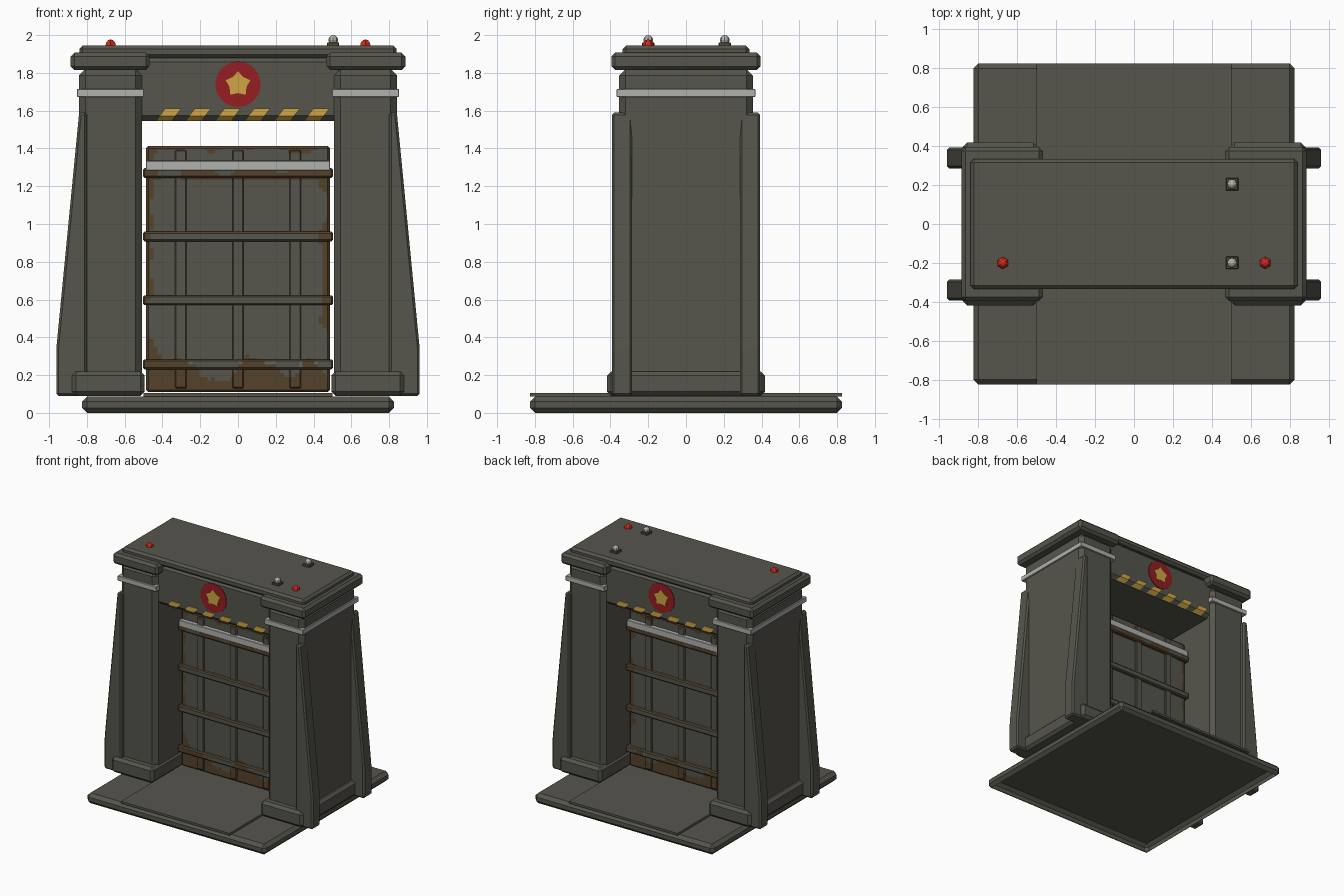
import bpy, bmesh, math
from mathutils import Vector, noise

if "Cube" in bpy.data.objects:
    bpy.data.objects.remove(bpy.data.objects["Cube"])


def mat(name, r, g, b):
    m = bpy.data.materials.new(name)
    m.diffuse_color = (r, g, b, 1)
    m.use_nodes = True
    m.node_tree.nodes["Principled BSDF"].inputs["Base Color"].default_value = m.diffuse_color
    return m


CONCRETE = mat("concrete", 0.092, 0.091, 0.073)
RUST = mat("rust", 0.088, 0.054, 0.024)
WORN = mat("worn_steel", 0.12, 0.13, 0.115)
METAL = mat("light_metal", 0.44, 0.44, 0.43)
DARK = mat("dark_metal", 0.09, 0.07, 0.045)
RED = mat("emblem_red", 0.30, 0.013, 0.015)
LAMP = mat("lamp_red", 0.64, 0.022, 0.012)
YELLOW = mat("paint_yellow", 0.63, 0.38, 0.06)


def finish(name, bm, *mats):
    bmesh.ops.recalc_face_normals(bm, faces=bm.faces)
    me = bpy.data.meshes.new(name)
    bm.to_mesh(me)
    bm.free()
    for m in mats:
        me.materials.append(m)
    ob = bpy.data.objects.new(name, me)
    bpy.context.collection.objects.link(ob)
    return ob


def bevel(bm, w):
    if w:
        bmesh.ops.bevel(bm, geom=bm.edges[:], offset=w, segments=1, affect='EDGES')


def box_bm(x, y, z, w):
    bm = bmesh.new()
    bmesh.ops.create_cube(bm, size=1)
    for v in bm.verts:
        v.co = [(a + b) / 2 + c * (b - a) for (a, b), c in zip((x, y, z), v.co)]
    bevel(bm, w)
    return bm


def box(name, x, y, z, m=CONCRETE, w=0.0, open_bottom=False):
    bm = box_bm(x, y, z, w)
    if open_bottom:
        low = min(bm.faces, key=lambda f: f.calc_center_median().z)
        bmesh.ops.delete(bm, geom=[low], context='FACES_ONLY')
    return finish(name, bm, m)


def prism(name, pts, y0, y1, m, w=0.0):
    """Extrude an (x, z) outline along y."""
    bm = bmesh.new()
    f = bm.faces.new([bm.verts.new((px, y0, pz)) for px, pz in pts])
    g = bmesh.ops.extrude_face_region(bm, geom=[f])["geom"]
    for v in g:
        if isinstance(v, bmesh.types.BMVert):
            v.co.y = y1
    bevel(bm, w)
    return finish(name, bm, m)


def rusty_box(name, x, y, z, w, worn_edges=True):
    """Box cut into small cells, rusted near the floor, sides, top and bevels."""
    bm = box_bm(x, y, z, w)
    for axis, (a, b) in ((0, x), (2, z)):
        n = int((b - a) / 0.02)
        for i in range(1, n):
            co, no = Vector(), Vector()
            co[axis], no[axis] = a + (b - a) * i / n, 1
            bmesh.ops.bisect_plane(bm, geom=bm.verts[:] + bm.edges[:] + bm.faces[:],
                                   plane_co=co, plane_no=no)
    bm.normal_update()
    for f in bm.faces:
        c = f.calc_center_median()
        n = noise.noise(Vector((c.x * 7 + 3, 0, c.z * 7)))
        slanted = max(abs(k) for k in f.normal) < 0.9
        corner = 0.1 * max(0, -c.x - 0.2) / 0.3 if c.z < 0.5 else 0
        if (c.z < 0.24 + corner + 0.16 * n or abs(c.x) > 0.465 - 0.1 * n
                or c.z > 1.39 - 0.08 * n or (slanted and worn_edges)
                or (1.24 < c.z < 1.3 and n > -0.15)):
            f.material_index = 1
        elif c.z < 0.28 and n > 0:
            f.material_index = 2
    return finish(name, bm, CONCRETE, RUST, WORN)


# Hollow base slab and roadway plate
box("base_slab", (-.825, .825), (-.825, .825), (0, .086), w=.026, open_bottom=True)
box("roadway_plate", (-.5, .5), (-.825, .825), (.087, .105))

# Pillars with plinth, buttresses, metal band and capital
for s, side in ((-1, "left"), (1, "right")):
    def span(a, b):
        return tuple(sorted((s * a, s * b)))
    box(side + "_pillar_shaft", span(.508, .843), (-.355, .355), (.09, 1.82), w=.035)
    box(side + "_pillar_plinth", span(.495, .88), (-.418, .418), (.09, .22), w=.022)
    box(side + "_pillar_band", span(.497, .853), (-.367, .367), (1.673, 1.715), METAL, .003)
    box(side + "_pillar_capital", span(.468, .886), (-.395, .395), (1.815, 1.907), w=.02)
    wedge = [(.8, .09), (.961, .09), (.961, .35), (.841, 1.59), (.8, 1.59)]
    for t, end in ((-1, "front"), (1, "back")):
        prism(f"{side}_{end}_buttress", [(s * a, b) for a, b in wedge],
              t * .285, t * .393, CONCRETE, .012)

# Lintel and roof lid
box("lintel", (-.56, .56), (-.32, .32), (1.545, 1.887), w=.03)
box("roof_lid", (-.84, .84), (-.335, .335), (1.88, 1.945), w=.018)

# Painted emblem and hazard stripes on both faces
disc = [(.12 * math.cos(i * math.pi / 12), 1.74 + .12 * math.sin(i * math.pi / 12))
        for i in range(24)]
star = [(r * math.sin(i * math.pi / 5), 1.74 + r * math.cos(i * math.pi / 5))
        for i in range(10) for r in [(.069, .047)[i % 2]]]
for t, face in ((-1, "front"), (1, "back")):
    prism(face + "_emblem_disc", disc, t * .318, t * .325, RED)
    prism(face + "_emblem_star", star, t * .322, t * .328, YELLOW)
    bm = bmesh.new()
    for i in range(6):
        x0 = -.435 + .157 * i
        rows = []
        for z, y, dx in ((1.545, .299, 0), (1.573, .328, .02), (1.612, .328, .05), (1.612, .318, .05)):
            rows.append([bm.verts.new((-t * (x0 + dx + k), t * y, z)) for k in (0, .085)])
        for a, b in zip(rows, rows[1:]):
            bm.faces.new((a[0], a[1], b[1], b[0]))
    finish(face + "_hazard_stripes", bm, YELLOW)

# Gate door: panel, ribs, cross bars and metal top rail
rusty_box("door_panel", (-.487, .487), (-.05, .05), (.11, 1.412), .012)
for i, x in enumerate((-.303, 0, .303)):
    rusty_box(f"door_rib_{i + 1}", (x - .03, x + .03), (-.065, .065), (.13, 1.392), .006, False)
for i, z in enumerate((.257, .596, .934, 1.27)):
    rusty_box(f"door_bar_{i + 1}", (-.504, .504), (-.078, .078), (z - .026, z + .026), .009)
box("door_top_rail", (-.487, .487), (-.083, .083), (1.283, 1.335), METAL, .003)

# Roof warning lamps
for s, side in ((-1, "left"), (1, "right")):
    bm = bmesh.new()
    bmesh.ops.create_uvsphere(bm, u_segments=6, v_segments=6, radius=.031)
    bmesh.ops.translate(bm, verts=bm.verts, vec=(s * .674, -.2, 1.946))
    finish(side + "_warning_lamp", bm, LAMP)

# Roof sensor knobs
for y, end in ((-.2, "front"), (.205, "back")):
    box(end + "_sensor_base", (.472, .536), (y - .032, y + .032), (1.94, 1.962), DARK, .003)
    bm = bmesh.new()
    bmesh.ops.create_uvsphere(bm, u_segments=8, v_segments=6, radius=.026)
    bmesh.ops.translate(bm, verts=bm.verts, vec=(.504, y, 1.974))
    finish(end + "_sensor_knob", bm, METAL)
